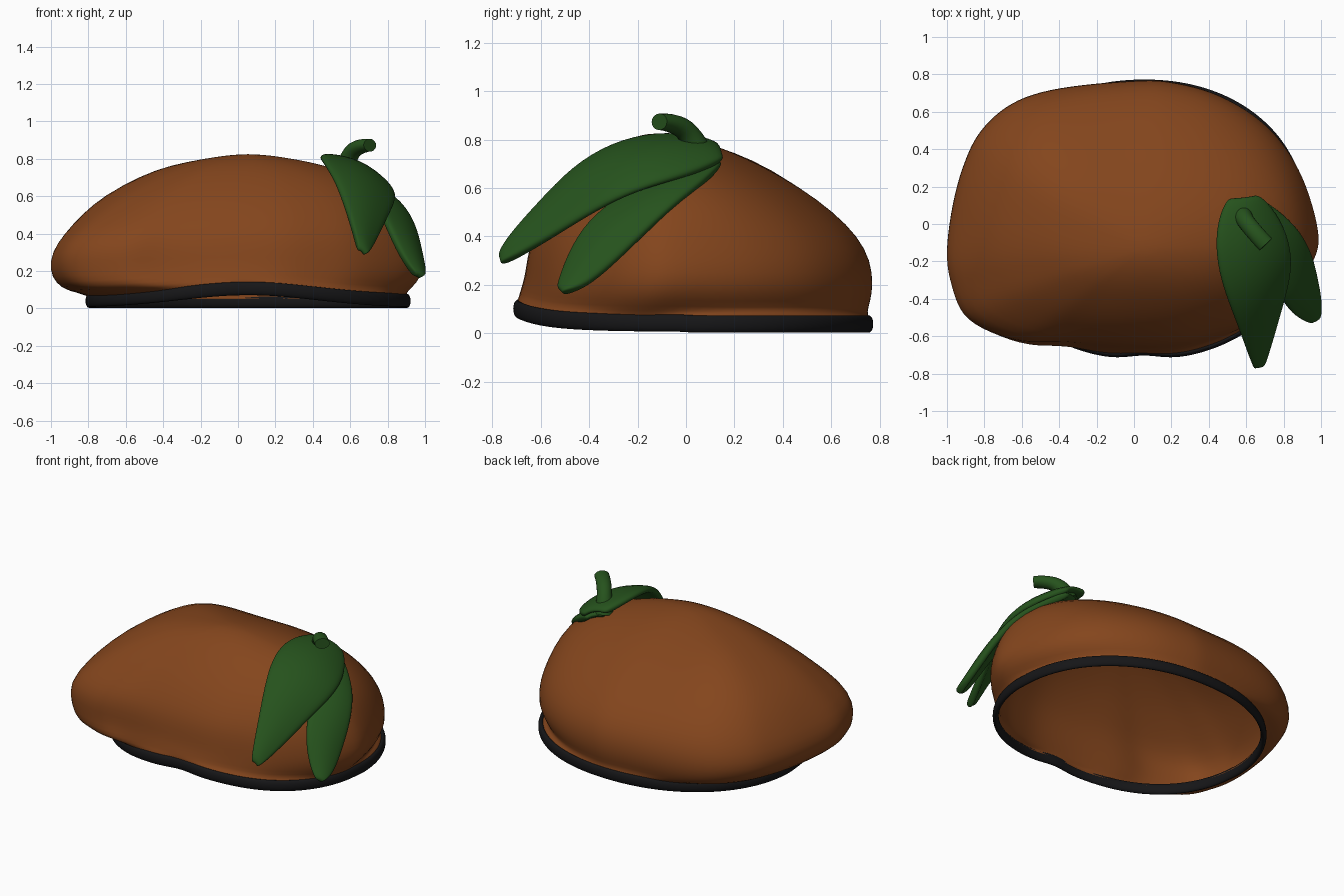
import bpy, math
from mathutils import Vector

if "Cube" in bpy.data.objects:
    bpy.data.objects.remove(bpy.data.objects["Cube"])


def material(name, rgb):
    m = bpy.data.materials.new(name)
    m.diffuse_color = (*rgb, 1)
    m.use_nodes = True
    m.node_tree.nodes["Principled BSDF"].inputs["Base Color"].default_value = m.diffuse_color
    return m


BROWN = material("brown felt", (0.23, 0.06, 0.012))
BLACK = material("black trim", (0.008, 0.008, 0.009))
GREEN = material("leaf green", (0.019, 0.085, 0.012))


def build(name, verts, faces, mat, thick=0, offset=0, subsurf=1):
    me = bpy.data.meshes.new(name)
    me.from_pydata([tuple(v) for v in verts], [], faces)
    me.materials.append(mat)
    for p in me.polygons:
        p.use_smooth = len(p.vertices) < 5
    ob = bpy.data.objects.new(name, me)
    bpy.context.collection.objects.link(ob)
    if thick:
        s = ob.modifiers.new("thickness", 'SOLIDIFY')
        s.thickness, s.offset = thick, offset
    if subsurf:
        s = ob.modifiers.new("smooth", 'SUBSURF')
        s.levels = s.render_levels = subsurf
    return ob


def ring_faces(rings, n):
    return [(r * n + i, r * n + (i + 1) % n, (r + 1) * n + (i + 1) % n, (r + 1) * n + i)
            for r in range(rings - 1) for i in range(n)]


def catmull(a, b, c, d, t):
    return 0.5 * (2 * b + (c - a) * t + (2 * a - 5 * b + 4 * c - d) * t * t
                  + (3 * b - a - 3 * c + d) * t ** 3)


def superellipse(th, p):
    c, s = math.cos(th), math.sin(th)
    r = (abs(c) ** p + abs(s) ** p) ** (-1 / p)
    return Vector((c * r, s * r))


# Opening of the cap: lifted and slightly notched at the front
def front_lift(th):
    return 0.068 * math.exp(-(math.cos(th) / 0.6) ** 2) if math.sin(th) < 0 else 0


def opening(th, grow, z):
    q = superellipse(th, 2.12)
    notch = 0.025 * math.exp(-(q.x / 0.13) ** 2) if q.y < 0 else 0
    return (0.054 + (0.842 + grow) * q.x, 0.023 + (0.722 + grow) * q.y + notch,
            z + front_lift(th))


# Widest outline of the cap seen from above, counter-clockwise, normalised to -1..1
OUTLINE = [(0.99, -0.05), (0.90, 0.24), (0.71, 0.50), (0.45, 0.68), (0.2, 0.76), (0, 0.77),
           (-0.4, 0.73), (-0.65, 0.65), (-0.82, 0.5), (-0.91, 0.32), (-0.97, 0.1), (-1, -0.15),
           (-0.97, -0.33), (-0.88, -0.515), (-0.63, -0.63), (-0.4, -0.64), (-0.1, -0.67),
           (0.2, -0.67), (0.42, -0.62), (0.64, -0.53), (0.85, -0.36), (0.96, -0.21)]
pts = [Vector(p) for p in OUTLINE]
k = len(pts)
loop = [catmull(pts[i - 1], pts[i], pts[(i + 1) % k], pts[(i + 2) % k], j / 3)
        for i in range(k) for j in range(3)]
lo = [min(p[a] for p in loop) for a in (0, 1)]
hi = [max(p[a] for p in loop) for a in (0, 1)]
unit = [Vector([2 * (p[a] - lo[a]) / (hi[a] - lo[a]) - 1 for a in (0, 1)]) for p in loop]
angles = [math.atan2(u.y, u.x) for u in unit]
N = len(unit)


# Fuller corners: front left at mid height, back right low down
def corner(th, z):
    d = max(0, math.sin(2 * th)) ** 2
    if math.cos(th) < 0:
        return 1 + d * 0.035 * math.exp(-((z - 0.36) / 0.1) ** 2)
    return 1 + d * 0.028 * max(0, min(1, (0.55 - z) / 0.2))


# Cap: stacked outlines (height, x min, x max, y min, y max)
LEVELS = [(0.085, -0.91, 0.905, -0.69, 0.745), (0.13, -0.975, 0.955, -0.68, 0.76),
          (0.2, -1.008, 0.995, -0.665, 0.772), (0.3, -0.99, 0.985, -0.655, 0.762),
          (0.4, -0.925, 0.95, -0.635, 0.71), (0.5, -0.845, 0.905, -0.58, 0.61),
          (0.6, -0.725, 0.825, -0.505, 0.475), (0.7, -0.53, 0.67, -0.40, 0.30),
          (0.76, -0.37, 0.49, -0.32, 0.16), (0.8, -0.18, 0.30, -0.245, 0.04),
          (0.82, -0.05, 0.16, -0.18, -0.06)]
verts = [opening(th, 0, 0.045) for th in angles]
verts += [opening(th, 0.015, 0.068) for th in angles]
for z, x0, x1, y0, y1 in LEVELS:
    w = 0.75 * min(1, max(0, (z - 0.35) / 0.4))
    for u, th in zip(unit, angles):
        d = max(0, -math.sin(2 * th))
        q = u.lerp(superellipse(th, 2 + d * (0.5 if u.y > 0 else -0.1)), w) * corner(th, z)
        x = (x0 + x1) / 2 + q.x * (x1 - x0) / 2
        y = (y0 + y1) / 2 + q.y * (y1 - y0) / 2
        # soft swelling of the crown towards the back left
        puff = 0.045 * math.exp(-((x + 0.48) ** 2 + (y - 0.33) ** 2) / 0.075) if z > 0.35 else 0
        lift = front_lift(th) * min(1, max(0, 1 - (z - 0.085) / 0.25))
        verts.append((x, y, z + puff + lift))
R = len(LEVELS) + 2
faces = ring_faces(R, N)
verts.append((0.055, -0.125, 0.825))
faces += [((R - 1) * N + i, (R - 1) * N + (i + 1) % N, R * N) for i in range(N)]
build("cap_dome", verts, faces, BROWN, 0.012, -1)

# Black band around the opening
M, S = 96, 10
verts = []
for i in range(M):
    th = 2 * math.pi * i / M
    for j in range(S):
        f = 2 * math.pi * j / S
        verts.append(opening(th, 0.01 + 0.019 * math.cos(f), 0.039 + 0.038 * math.sin(f)))
faces = [(i * S + j, (i + 1) % M * S + j, (i + 1) % M * S + (j + 1) % S, i * S + (j + 1) % S)
         for i in range(M) for j in range(S)]
build("band", verts, faces, BLACK)


# Leaves: rows between a left and a right edge, arched outwards
def leaf(name, left, right, out):
    C = 7
    out = Vector(out)
    verts = []
    for a, b in zip(left, right):
        a, b = Vector(a), Vector(b)
        for j in range(C):
            t = j / (C - 1)
            verts.append(a.lerp(b, t) + out * (4 * t * (1 - t) * (b - a).length))
    faces = [(r * C + j, r * C + j + 1, (r + 1) * C + j + 1, (r + 1) * C + j)
             for r in range(len(left) - 1) for j in range(C - 1)]
    build(name, verts, faces, GREEN, 0.045, 0, 2)


leaf("large_leaf",
     [(.50, .14, .765), (.45, .04, .80), (.43, -.12, .815), (.46, -.3, .775), (.52, -.46, .68),
      (.575, -.6, .53), (.615, -.71, .405), (.64, -.77, .31)],
     [(.66, .16, .715), (.76, .06, .665), (.835, -.1, .62), (.84, -.25, .57), (.80, -.4, .49),
      (.75, -.56, .39), (.705, -.70, .31), (.68, -.765, .285)], (0.06, -0.02, 0.11))
leaf("small_leaf",
     [(.53, .10, .73), (.59, 0, .70), (.67, -.15, .63), (.735, -.28, .55), (.785, -.40, .46),
      (.84, -.475, .33), (.905, -.51, .22), (.95, -.52, .175)],
     [(.64, .155, .70), (.76, .08, .62), (.88, -.03, .54), (.945, -.16, .42), (.97, -.28, .30),
      (.99, -.39, .205), (.99, -.46, .175), (.98, -.51, .165)], (0.10, -0.04, 0.06))

# Stem: a curved tapering tube with flat ends
ctrl = [Vector(p) for p in ((.56, .09, .64), (.57, .06, .71), (.585, .035, .785),
                            (.625, -.02, .85), (.705, -.11, .873), (.80, -.20, .85))]
path = [catmull(*ctrl[i:i + 4], j / 4) for i in range(3) for j in range(4)] + [ctrl[4]]
S, K = 20, len(path)
verts = []
for i, p in enumerate(path):
    d = (path[min(i + 1, K - 1)] - path[max(i - 1, 0)]).normalized()
    side = d.cross(Vector((0.8, 0.6, 0))).normalized()
    up = d.cross(side)
    r = 0.058 - 0.024 * i / (K - 1)
    for j in range(S):
        f = 2 * math.pi * j / S
        verts.append(p + side * (r * math.cos(f)) + up * (max(r, 0.046) * math.sin(f)))
faces = ring_faces(K, S) + [tuple(range(S))[::-1], tuple(range((K - 1) * S, K * S))]
build("stem", verts, faces, GREEN, subsurf=0)
